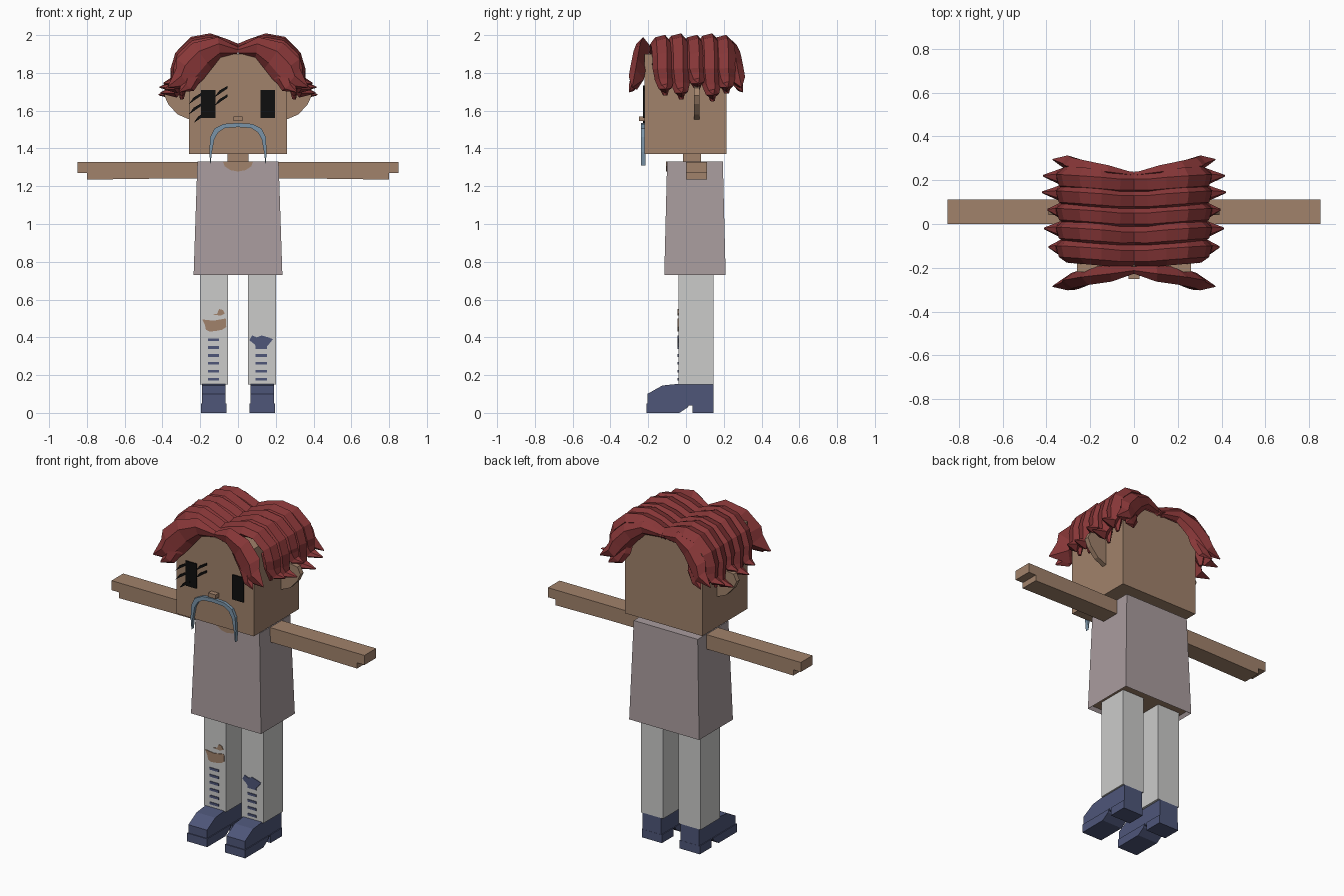
import bpy, bmesh
from mathutils import Vector

if "Cube" in bpy.data.objects:
    bpy.data.objects.remove(bpy.data.objects["Cube"])


def material(name, *rgb):
    color = [(c / 255 / 12.92) if c < 11 else ((c / 255 + 0.055) / 1.055) ** 2.4 for c in rgb] + [1]
    m = bpy.data.materials.new(name)
    m.use_nodes = True
    m.diffuse_color = color
    m.node_tree.nodes["Principled BSDF"].inputs["Base Color"].default_value = color
    return m


SKIN = material("skin", 161, 130, 107)
HAIR = material("red hair", 136, 55, 56)
SHIRT = material("mauve cloth", 169, 156, 158)
TROUSERS = material("pale grey cloth", 203, 203, 202)
NAVY = material("navy", 78, 86, 121)
STEEL = material("blue grey", 122, 148, 168)
BLACK = material("black", 14, 14, 14)


def build(name, verts, faces, *mats):
    bm = bmesh.new()
    vs = [bm.verts.new(v) for v in verts]
    for f in faces:
        bm.faces.new([vs[i] for i in f])
    bmesh.ops.recalc_face_normals(bm, faces=bm.faces)
    me = bpy.data.meshes.new(name)
    bm.to_mesh(me)
    bm.free()
    for m in mats:
        me.materials.append(m)
    ob = bpy.data.objects.new(name, me)
    bpy.context.collection.objects.link(ob)
    return ob


def loft(name, rings, *mats):
    """Skin a row of equal point rings and cap both ends."""
    n, last = len(rings[0]), len(rings) - 1
    faces = [range(n), range(last * n, last * n + n)]
    for r in range(last):
        for i in range(n):
            j = (i + 1) % n
            faces.append([r * n + i, r * n + j, r * n + n + j, r * n + n + i])
    return build(name, [p for ring in rings for p in ring], faces, *mats)


def front_prism(name, pts, y0, y1, mat):
    return loft(name, [[(x, y, z) for x, z in pts] for y in (y0, y1)], mat)


def side_prism(name, pts, x0, x1, mat):
    return loft(name, [[(x, y, z) for y, z in pts] for x in (x0, x1)], mat)


def rect(x0, x1, y0, y1, z):
    return [(x0, y0, z), (x1, y0, z), (x1, y1, z), (x0, y1, z)]


def box(name, x0, x1, y0, y1, z0, z1, mat):
    return loft(name, [rect(x0, x1, y0, y1, z) for z in (z0, z1)], mat)


# Head, nose and neck
box("head", -0.26, 0.26, -0.22, 0.215, 1.37, 1.9, SKIN)
box("nose", -0.025, 0.025, -0.25, -0.21, 1.545, 1.57, SKIN)
box("neck", -0.055, 0.055, -0.015, 0.08, 1.31, 1.38, SKIN)

# Tapered shirt, with a recessed skin-coloured underside
shirt = loft("shirt", [rect(-0.235, 0.235, -0.115, 0.21, 0.73),
                       rect(-0.215, 0.215, -0.1, 0.195, 1.33)], SHIRT, SKIN)
bm = bmesh.new()
bm.from_mesh(shirt.data)
under = [f for f in bm.faces if f.normal.z < -0.9]
bmesh.ops.inset_region(bm, faces=under, thickness=0.018)
under[0].material_index = 1
bmesh.ops.translate(bm, verts=under[0].verts, vec=(0, 0, 0.02))
bm.to_mesh(shirt.data)
bm.free()
front_prism("neckline", [(-0.08, 1.331), (-0.07, 1.305), (-0.04, 1.285), (0, 1.278),
                         (0.04, 1.285), (0.07, 1.305), (0.08, 1.331)], -0.106, -0.09, SKIN)

# Paired limbs, shoes, ears and eyes
for side, s in (("left", 1), ("right", -1)):
    arm = [(0.2, 1.24), (0.44, 1.24), (0.8, 1.235), (0.8, 1.27), (0.85, 1.27), (0.85, 1.328), (0.2, 1.328)]
    front_prism(side + "_arm", [(s * x, z) for x, z in arm], 0, 0.112, SKIN)
    box(side + "_leg", s * 0.052, s * 0.2, -0.04, 0.145, 0.15, 0.76, TROUSERS)
    upper = [(-0.205, 0.04), (-0.205, 0.1), (-0.125, 0.145), (-0.03, 0.155), (0.145, 0.155), (0.145, 0.04)]
    side_prism(side + "_shoe", upper, s * 0.065, s * 0.19, NAVY)
    toe = [(-0.21, 0), (-0.21, 0.05), (0.02, 0.05), (0.01, 0.03), (-0.035, 0)]
    side_prism(side + "_toe_sole", toe, s * 0.06, s * 0.195, NAVY)
    box(side + "_heel", s * 0.06, s * 0.195, 0.035, 0.146, 0, 0.05, NAVY)
    ear = [(0.25, 1.55), (0.32, 1.58), (0.37, 1.635), (0.39, 1.68), (0.37, 1.72), (0.25, 1.74)]
    front_prism(side + "_ear", [(s * x, z) for x, z in ear], 0.042, 0.072, SKIN)
    box(side + "_eye", s * 0.12, s * 0.195, -0.227, -0.215, 1.56, 1.71, BLACK)

# Slanted lashes beside the right eye
for i, (x, z) in enumerate([(-0.225, 1.665), (-0.225, 1.61), (-0.2, 1.565), (-0.09, 1.7), (-0.09, 1.655)]):
    lash = [(x - 0.035, z - 0.03), (x + 0.035, z + 0.018), (x + 0.035, z + 0.032), (x - 0.01, z + 0.005)]
    front_prism(f"lash_{i + 1}", lash, -0.228, -0.215, BLACK)

# Drooping moustache, half an outline mirrored
outer = [(0, 1.535), (0.075, 1.53), (0.125, 1.505), (0.147, 1.46), (0.152, 1.38), (0.146, 1.31)]
inner = [(0.138, 1.38), (0.125, 1.45), (0.105, 1.485), (0.07, 1.508), (0, 1.513)]
half = outer + inner
for side, s in (("left", 1), ("right", -1)):
    front_prism(side + "_moustache", [(s * x, z) for x, z in half], -0.238, -0.215, STEEL)

# Trouser rips, patch and lacing bars
Y0, Y1 = -0.044, -0.035
front_prism("knee_rip", [(-0.19, 0.495), (-0.13, 0.488), (-0.065, 0.5), (-0.062, 0.455), (-0.085, 0.44),
                         (-0.11, 0.435), (-0.15, 0.43), (-0.17, 0.44), (-0.175, 0.465)], Y0, Y1, SKIN)
front_prism("thigh_rip", [(-0.135, 0.52), (-0.11, 0.525), (-0.1, 0.55), (-0.08, 0.545),
                          (-0.07, 0.525), (-0.09, 0.515)], Y0, Y1, SKIN)
front_prism("knee_patch", [(0.06, 0.385), (0.075, 0.41), (0.1, 0.4), (0.125, 0.41), (0.16, 0.4), (0.185, 0.39),
                           (0.165, 0.365), (0.15, 0.348), (0.1, 0.348), (0.085, 0.365)], Y0, Y1, NAVY)
for side, x, count in (("right", -0.13, 6), ("left", 0.123, 5)):
    for i in range(count):
        z = 0.178 + i * 0.042
        box(f"{side}_lacing_{i + 1}", x - 0.03, x + 0.03, Y0, Y1, z - 0.007, z + 0.007, NAVY)


# Hair locks: tapered ridged sweeps along a path
def lock(name, path, widths, thick, across=None):
    """Across is a fixed width direction; without it the lock lies flat against a y-facing wall."""
    path = [Vector(p) for p in path]
    rings = []
    for i, p in enumerate(path):
        t = (path[min(i + 1, len(path) - 1)] - path[max(i - 1, 0)]).normalized()
        if across:
            w = Vector(across)
            n = w.cross(t).normalized()
            if n.dot(p - Vector((0, p.y, 1.5))) < 0:
                n = -n
        else:
            n = Vector((0, 1 if p.y > 0 else -1, 0))
            w = t.cross(n).normalized()
            if w.z < 0:
                w = -w
        h = widths[i]
        d = thick * min(1, h / 0.05)
        rings.append([p - w * h - n * d * 0.4, p - w * h * 0.55 + n * d * 0.4, p + w * h * 0.35 + n * d * 0.7,
                      p + w * h - n * d * 0.2, p - n * d * 1.3])
    return loft(name, rings, HAIR)


side_locks = [(-0.14, 1.68, 0.38), (-0.055, 1.66, 0.40), (0.03, 1.71, 0.385),
              (0.11, 1.65, 0.41), (0.185, 1.69, 0.405)]
for side, s in (("left", 1), ("right", -1)):
    # Ribs that run over the crown and flick out at the sides
    for i, (y, tip, reach) in enumerate(side_locks):
        rise = 0.008 * (i % 2)
        path = [(0, y, 1.92), (0.07, y, 1.95), (0.15, y + 0.008, 1.97 + rise), (0.235, y + 0.015, 1.955 + rise),
                (0.305, y + 0.02, 1.89), (0.325, y + 0.02, 1.82), (0.325, y + 0.025, tip + 0.085),
                (0.345, y + 0.03, tip + 0.045), (reach + 0.01, y + 0.035, tip + 0.035)]
        lock(f"{side}_side_lock_{i + 1}", [(s * a, b, c) for a, b, c in path],
             [0.055, 0.056, 0.058, 0.058, 0.058, 0.056, 0.05, 0.035, 0.004], 0.045, (0, 1, 0))
        # Drooping point under each rib
        drop = [(0.3, y + 0.01, 1.85), (0.305, y + 0.02, 1.77), (0.3, y + 0.03, tip)]
        lock(f"{side}_drop_lock_{i + 1}", [(s * a, b, c) for a, b, c in drop],
             [0.05, 0.045, 0.012], 0.04, (0, 1, 0))
    # Curtains framing the forehead and the back of the head
    for place, f, wide in (("front", -1, 1.0), ("back", 1, 0.75)):
        path = [(0, 0.215, 1.915), (0.1, 0.235, 1.935), (0.19, 0.25, 1.89),
                (0.255, 0.265, 1.82), (0.285, 0.275, 1.765), (0.37, 0.285, 1.725)]
        if f > 0:
            path = [(a * 0.95 + 0.02 * (a > 0), b + 0.01, c) for a, b, c in path]
        lock(f"{side}_{place}_curtain", [(s * a, f * b, c) for a, b, c in path],
             [wide * w for w in (0.02, 0.055, 0.085, 0.09, 0.07, 0.004)], 0.04)
        curl = [(0.23, 0.25, 1.85), (0.245, 0.27, 1.78), (0.265, 0.285, 1.73), (0.31, 0.3, 1.7)]
        lock(f"{side}_{place}_curl", [(s * a, f * b, c) for a, b, c in curl],
             [0.05, 0.055, 0.04, 0.004], 0.03)
